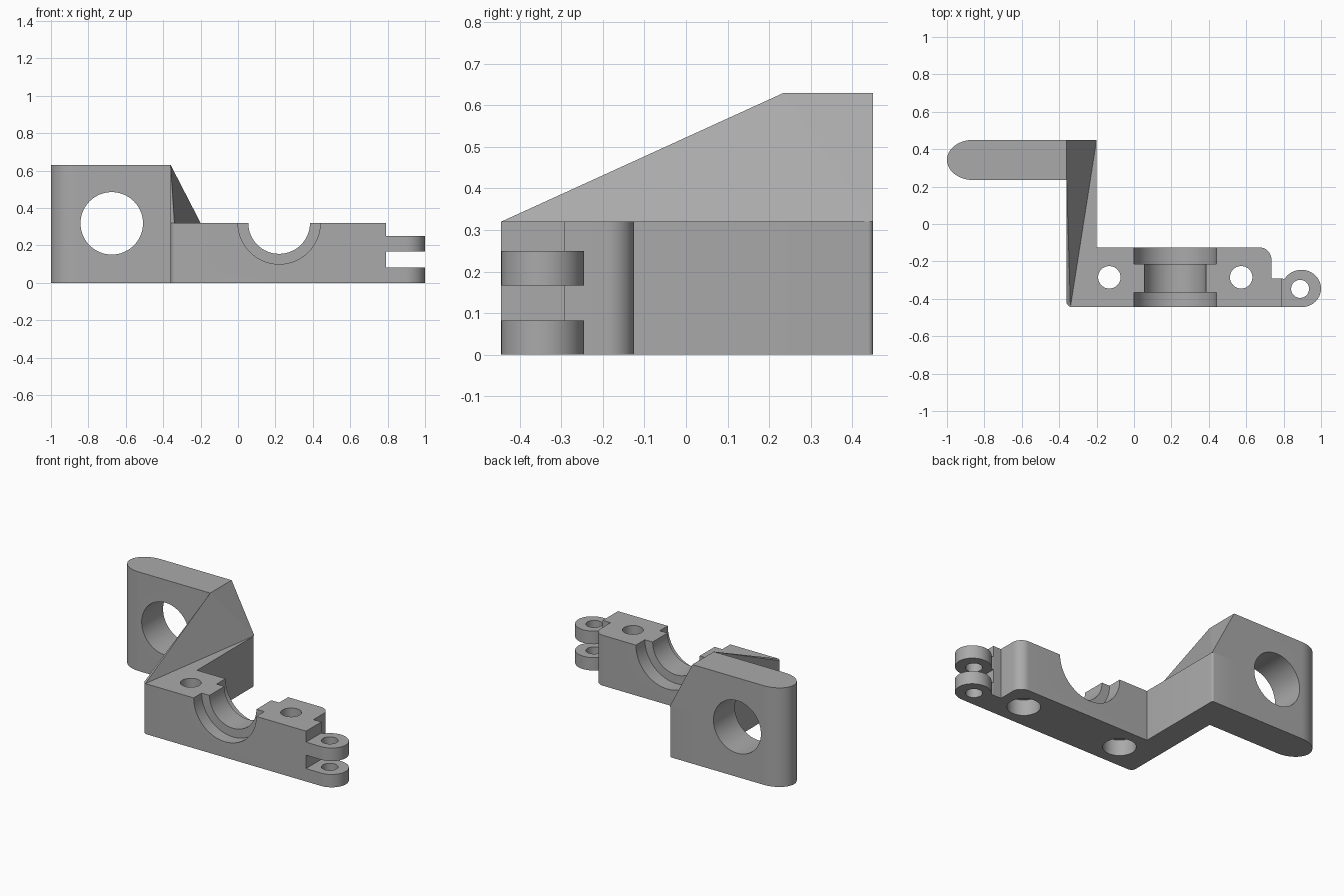
import bpy, bmesh
from math import sin, cos, pi, radians

cube = bpy.data.objects.get("Cube")
if cube:
    bpy.data.objects.remove(cube, do_unlink=True)

steel = bpy.data.materials.new("grey metal")
steel.use_nodes = True
GREY = (0.4, 0.4, 0.4, 1)
steel.diffuse_color = GREY
steel.node_tree.nodes["Principled BSDF"].inputs["Base Color"].default_value = GREY


def arc(cx, cy, rx, ry, start, end, steps=12):
    """Points along an elliptical arc, angles in degrees."""
    angles = [radians(start + (end - start) * i / steps) for i in range(steps + 1)]
    return [(cx + rx * cos(a), cy + ry * sin(a)) for a in angles]


def add_object(name, bm):
    bmesh.ops.recalc_face_normals(bm, faces=bm.faces)
    mesh = bpy.data.meshes.new(name)
    bm.to_mesh(mesh)
    bm.free()
    mesh.materials.append(steel)
    obj = bpy.data.objects.new(name, mesh)
    bpy.context.collection.objects.link(obj)
    return obj


def extrude(name, outline, z0, z1):
    bm = bmesh.new()
    face = bm.faces.new([bm.verts.new((x, y, z0)) for x, y in outline])
    new = bmesh.ops.extrude_face_region(bm, geom=[face])["geom"]
    verts = [v for v in new if isinstance(v, bmesh.types.BMVert)]
    bmesh.ops.translate(bm, verts=verts, vec=(0, 0, z1 - z0))
    return add_object(name, bm)


def activate(obj):
    bpy.ops.object.select_all(action="DESELECT")
    obj.select_set(True)
    bpy.context.view_layer.objects.active = obj


def drill(obj, axis, centre, radius, length):
    """Cut a round hole along y or z."""
    rotation = (pi / 2, 0, 0) if axis == "y" else (0, 0, 0)
    bpy.ops.mesh.primitive_cylinder_add(vertices=64, radius=radius, depth=length,
                                        location=centre, rotation=rotation)
    cutter = bpy.context.object
    cutter.hide_render = True
    cut = obj.modifiers.new("hole", "BOOLEAN")
    cut.operation, cut.solver, cut.object = "DIFFERENCE", "EXACT", cutter
    activate(obj)
    bpy.ops.object.modifier_apply(modifier=cut.name)
    bpy.data.objects.remove(cutter, do_unlink=True)


def finish(obj):
    activate(obj)
    bpy.ops.object.shade_smooth_by_angle(angle=radians(30))


FRONT, BACK, INNER = -0.445, 0.45, -0.36
DECK, TOP = 0.32, 0.63

# Bearing bar with the arm running back from it
outline = arc(INNER + 0.03, FRONT + 0.03, 0.03, 0.03, 180, 270, 6)
outline += [(0.79, FRONT), (0.79, -0.292), (0.735, -0.292)]
outline += arc(0.67, -0.19, 0.065, 0.065, 0, 90)
outline += [(-0.2, -0.125)]
outline += arc(-0.212, BACK - 0.012, 0.012, 0.012, 0, 90, 4)
outline += [(INNER, BACK)]
bar = extrude("bearing_bar", outline, 0, DECK)

# Half-round bearing seat: narrow in the middle, wider at both faces
drill(bar, "y", (0.22, -0.29, DECK), 0.165, 0.5)
drill(bar, "y", (0.22, -0.465, DECK), 0.22, 0.2)
drill(bar, "y", (0.22, -0.115, DECK), 0.22, 0.2)

# Bolt holes, counterbored from below
for x in (-0.132, 0.573):
    drill(bar, "z", (x, -0.285, 0.2), 0.06, 0.6)
    drill(bar, "z", (x, -0.285, 0), 0.095, 0.2)
finish(bar)

# Upright plate with a rounded outer end and a cross bore
outline = [(INNER, 0.235), (INNER, BACK)]
outline += arc(-0.86, 0.3425, 0.14, 0.1075, 90, 270, 24)
plate = extrude("pivot_plate", outline, 0, TOP)
drill(plate, "y", (-0.675, 0.34, 0.318), 0.167, 0.6)
finish(plate)

# Sloping gusset between the arm and the top of the plate
bm = bmesh.new()
for corner in [(INNER, 0.235, TOP), (INNER, BACK, TOP), (INNER, BACK, DECK),
               (-0.2, BACK, DECK), (INNER, FRONT + 0.02, DECK), (-0.34, FRONT, DECK)]:
    bm.verts.new(corner)
bmesh.ops.convex_hull(bm, input=bm.verts)
add_object("gusset", bm)

# Pair of hinge lugs
for name, z0, z1 in (("lower_hinge_lug", 0, 0.082), ("upper_hinge_lug", 0.167, 0.25)):
    outline = arc(0.895, -0.345, 0.105, 0.1, -90, 149, 32) + [(0.79, -0.292), (0.79, FRONT)]
    lug = extrude(name, outline, z0, z1)
    drill(lug, "z", (0.888, -0.347, 0.1), 0.048, 0.6)
    finish(lug)
